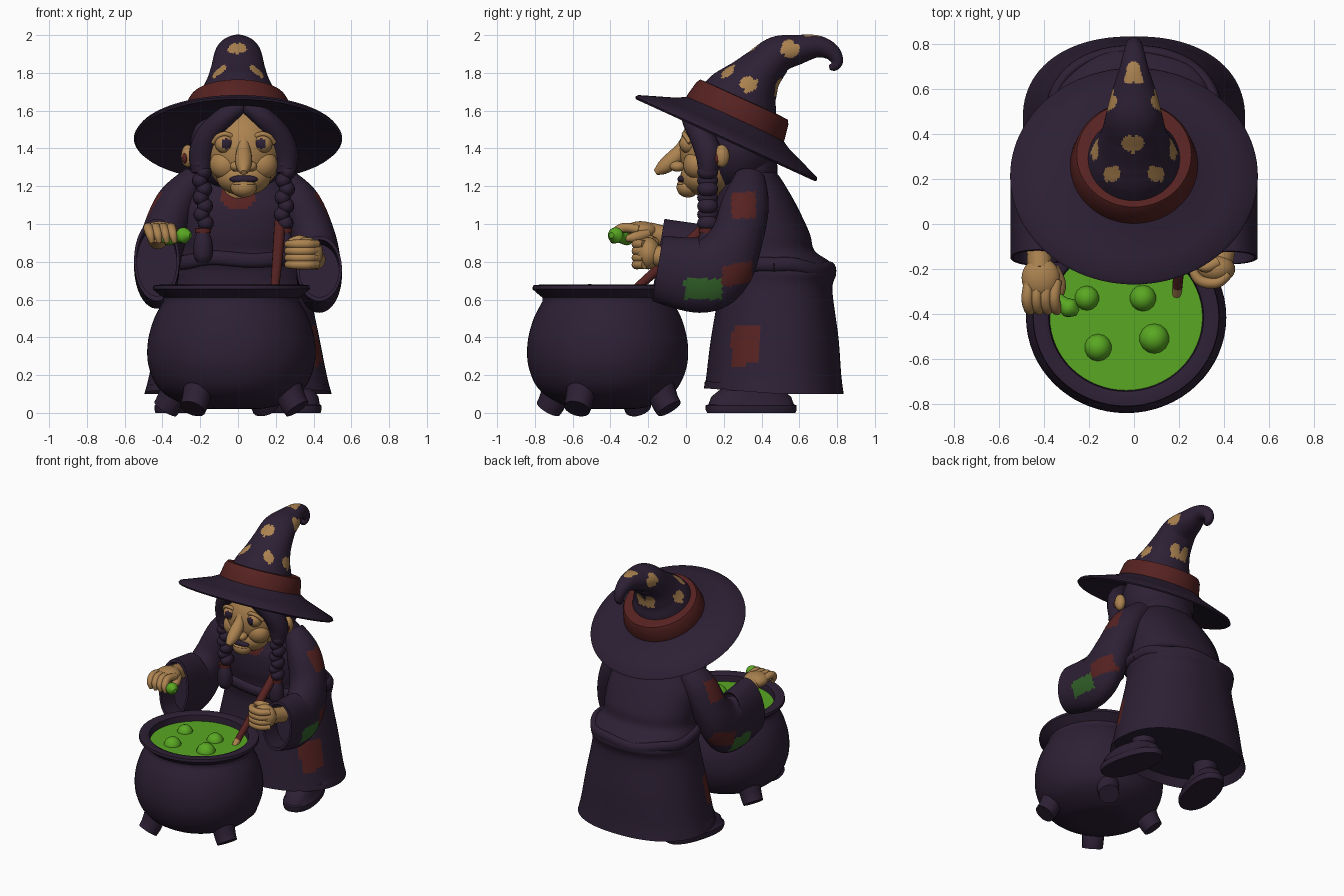
import bpy, bmesh, math
from mathutils import Vector, Matrix

X, Y, Z = Vector((1, 0, 0)), Vector((0, 1, 0)), Vector((0, 0, 1))


def material(name, r, g, b):
    m = bpy.data.materials.new(name)
    m.diffuse_color = (r, g, b, 1)
    return m


PURPLE = material("dark purple", 0.026, 0.0145, 0.035)
SKIN = material("tan skin", 0.41, 0.225, 0.08)
RED = material("rust red", 0.092, 0.016, 0.015)
BREW = material("bright green", 0.10, 0.39, 0.016)
PATCH = material("dark green", 0.032, 0.12, 0.022)


def finish(name, bm, mats, rule=None):
    bmesh.ops.recalc_face_normals(bm, faces=bm.faces)
    for f in bm.faces:
        f.smooth = True
        if rule:
            f.material_index = rule(f.calc_center_median())
    me = bpy.data.meshes.new(name)
    bm.to_mesh(me)
    bm.free()
    for m in mats:
        me.materials.append(m)
    me.set_sharp_from_angle(angle=math.radians(50))
    ob = bpy.data.objects.new(name, me)
    bpy.context.collection.objects.link(ob)
    return ob


def skin(name, rings, mats, rule=None):
    """Bridge equal rings of points and cap both ends."""
    bm = bmesh.new()
    vs = [[bm.verts.new(p) for p in r] for r in rings]
    n = len(vs[0])
    for a, b in zip(vs, vs[1:]):
        for i in range(n):
            bm.faces.new((a[i], a[(i + 1) % n], b[(i + 1) % n], b[i]))
    bm.faces.new(vs[0])
    bm.faces.new(vs[-1])
    return finish(name, bm, mats, rule)


def smooth(rows, k):
    """Catmull-Rom interpolation of rows of numbers."""
    out = []
    for i in range(len(rows) - 1):
        a, b, c, d = (rows[max(0, min(len(rows) - 1, i + j))] for j in (-1, 0, 1, 2))
        for s in range(k):
            t = s / k
            out.append([0.5 * (2 * q + (r - p) * t + (2 * p - 5 * q + 4 * r - w) * t * t
                               + (3 * q - p - 3 * r + w) * t ** 3) for p, q, r, w in zip(a, b, c, d)])
    return out + [list(rows[-1])]


def tube_rings(rows, ref=X, k=6, segs=16, hollow=0):
    """Rows are x, y, z, radius along ref (, other radius)."""
    rows = smooth(rows, k)
    cs = [Vector(r[:3]) for r in rows]
    rings = []
    for i, r in enumerate(rows):
        t = (cs[min(i + 1, len(cs) - 1)] - cs[max(i - 1, 0)]).normalized()
        u = (ref - t * ref.dot(t)).normalized()
        v = t.cross(u)
        rings.append([cs[i] + u * r[3] * math.cos(a) + v * r[-1] * math.sin(a)
                      for a in (math.tau * j / segs for j in range(segs))])
    if hollow:
        c = cs[-1]
        rings.append([c + (p - c) * 0.88 for p in rings[-1]])
        rings.append([p - t * hollow for p in rings[-1]])
    return rings


def tube(name, rows, mat, **kw):
    return skin(name, tube_rings(rows, **kw), [mat])


def lathe(name, profile, mat, loc, tilt=0, sx=1, segs=64):
    m = Matrix.Translation(loc) @ Matrix.Rotation(math.radians(tilt), 4, 'X')
    return skin(name, [[m @ Vector((sx * r * math.cos(math.tau * j / segs), r * math.sin(math.tau * j / segs), z))
                        for j in range(segs)] for r, z in profile], [mat])


def ball(name, loc, scale, mats, rule=None, seg=32):
    bm = bmesh.new()
    bmesh.ops.create_uvsphere(bm, u_segments=seg, v_segments=seg // 2, radius=1,
                              matrix=Matrix.Translation(loc) @ Matrix.Diagonal((*scale, 1)))
    return finish(name, bm, mats, rule)


def oval(cx, cy, z, rx, ry, e=2.25, segs=96):
    pts = []
    for j in range(segs):
        c, s = math.cos(math.tau * j / segs), math.sin(math.tau * j / segs)
        pts.append(Vector((cx + rx * math.copysign(abs(c) ** (2 / e), c), cy + ry * math.copysign(abs(s) ** (2 / e), s), z)))
    return pts


# Cauldron, brew, bubbles and legs
PX, PY = -0.035, -0.415
pot = smooth([(0.05, 0.02), (0.2, 0.03), (0.35, 0.11), (0.415, 0.23), (0.425, 0.36), (0.395, 0.49), (0.345, 0.59)], 5)
pot += [(0.345, 0.61), (0.375, 0.635), (0.398, 0.655), (0.395, 0.675), (0.35, 0.68), (0.33, 0.67), (0.32, 0.58)]
lathe("cauldron", pot, PURPLE, (PX, PY, 0), 0, 1.045)
lathe("brew", [(0.325, 0.59), (0.325, 0.625)], BREW, (PX, PY, 0), 0, 1.045)
for x, y, r in ((-0.21, -0.33, 0.056), (0.04, -0.33, 0.06), (-0.16, -0.55, 0.062), (0.09, -0.51, 0.068)):
    ball("bubble", (x, y, 0.615), (r, r, r), [BREW], seg=14)
for a in (-26, 62, 154, 238):
    c, s = math.cos(math.radians(a)), math.sin(math.radians(a))
    tube("cauldron_leg", [(PX + c * r * 1.05, PY + s * r, z, w) for r, z, w in
                          ((0.26, 0.24, 0.05), (0.295, 0.18, 0.078), (0.34, 0.07, 0.074), (0.37, 0.022, 0.07))], PURPLE, segs=20)

# Robe with side patches and a red neckline
rows = smooth([(0.1, 0.465, 0.495, 0.37), (0.2, 0.465, 0.47, 0.357), (0.4, 0.47, 0.43, 0.337), (0.65, 0.475, 0.38, 0.3),
               (0.74, 0.485, 0.38, 0.31), (0.8, 0.46, 0.365, 0.3), (0.86, 0.42, 0.34, 0.26), (0.95, 0.4, 0.34, 0.255),
               (1.08, 0.37, 0.33, 0.225), (1.18, 0.36, 0.28, 0.18), (1.27, 0.35, 0.2, 0.13), (1.3, 0.35, 0.1, 0.08)], 8)
rings = [oval(0, 0.465, 0.16, 0.46, 0.34)] + [oval(0, c, z, rx, ry) for z, c, rx, ry in rows]
for r in rings[:6]:
    for p in r:
        p.z += 0.03 * max(0, (0.5 - p.y) / 0.4)


def robe_rule(c):
    side = abs(c.x) > 0.2 and 0.24 < c.y < 0.385 and 0.25 < c.z - 0.25 * (c.y - 0.31) < 0.46
    neck = abs(c.x) < 0.085 and c.y < 0.3 and 1.07 + abs(c.x) * 0.3 < c.z < 1.22
    return 1 if side or neck else 0


skin("robe", rings, [PURPLE, RED], robe_rule)
belt = [(p.x, p.y, 0.785 - 0.03 * math.sin(math.tau * j / 48) + 0.008 * math.sin(j * 0.8), 0.038, 0.026)
        for j, p in enumerate(oval(0, 0.465, 0, 0.37, 0.305, segs=48))]
tube("sash", belt + belt[:1], PURPLE, ref=Z, k=2)

# Sleeves, patched on the outside, and shoes
def sleeve_rule(c):
    if abs(c.x) < (0.38 if c.z > 0.95 else 0.42):
        return 0
    if 0.24 < c.y < 0.37 and 1.03 < c.z < 1.17:
        return 1
    if 0.19 < c.y < 0.35 and 0.68 < c.z - 0.2 * (c.y - 0.27) < 0.79:
        return 1
    return 2 if -0.01 < c.y < 0.19 and 0.6 < c.z < 0.71 else 0


for s in (-1, 1):
    up = 0.045 if s < 0 else 0
    rows = [(s * x, y, z, a, b) for x, y, z, a, b in (
        (0.22, 0.34, 1.25, 0.07, 0.08), (0.325, 0.315, 1.11, 0.11, 0.125), (0.395, 0.27, 0.93, 0.12, 0.14),
        (0.425, 0.19, 0.79 + up / 2, 0.12, 0.18), (0.43, 0.08, 0.73 + up, 0.12, 0.2 + up / 2),
        (0.43, -0.15, 0.765 + up, 0.12, 0.175 + up))]
    skin("sleeve", tube_rings(rows, k=16, segs=72, hollow=0.15), [PURPLE, RED, PATCH], sleeve_rule)
    turn = Matrix.Translation((s * 0.31, 0.345, 0)) @ Matrix.Rotation(s * 0.25, 4, 'Z')
    skin("shoe", [[turn @ p for p in oval(0, 0, z, 0.115 * k, 0.245 * k, 2.3, 40)] for z, k in (
        (0, 0.97), (0.015, 1), (0.04, 1), (0.045, 0.94), (0.085, 0.88), (0.13, 0.65))], [PURPLE])
    tube("leg", [(s * 0.28, 0.42, 0.08, 0.08), (s * 0.26, 0.45, 0.3, 0.09)], PURPLE)

# Head and face
HX = 0.03
ball("head", (HX, 0.17, 1.39), (0.205, 0.205, 0.23), [SKIN], seg=48)
ball("jaw", (HX, 0.09, 1.25), (0.145, 0.12, 0.1), [SKIN])
ball("chin", (HX, 0.01, 1.195), (0.07, 0.06, 0.055), [SKIN])
ball("neck", (0, 0.27, 1.2), (0.11, 0.12, 0.15), [SKIN])
tube("nose", [(HX, 0.01, 1.47, 0.025), (HX, -0.02, 1.4, 0.036), (HX, -0.065, 1.345, 0.045),
              (HX, -0.12, 1.3, 0.038), (HX, -0.162, 1.272, 0.015)], SKIN)
ball("mouth", (HX, -0.02, 1.237), (0.075, 0.025, 0.022), [PURPLE])
ball("lower_lip", (HX, -0.015, 1.214), (0.06, 0.033, 0.014), [SKIN])
ball("mole", (HX + 0.185, 0.06, 1.425), (0.015, 0.03, 0.02), [PURPLE], seg=14)
for s in (-1, 1):
    ball("nostril", (HX + s * 0.04, -0.045, 1.305), (0.032, 0.04, 0.028), [SKIN])
    ball("cheek", (HX + s * 0.095, 0.06, 1.315), (0.085, 0.075, 0.08), [SKIN])
    e = Vector((HX + s * 0.1, 0.015, 1.425))
    ball("eye", e, (0.052, 0.05, 0.052), [SKIN, PURPLE],
         lambda c: int(c.y < e.y - 0.02 and (c.x - e.x + s * 0.008) ** 2 + (c.z - e.z) ** 2 < 0.028 ** 2), 40)
    tube("eyelid", [(e.x + d * 0.062, e.y - h * 0.035 + 0.01, e.z + h * 0.052, 0.013)
                    for d, h in ((-1, 0.1), (-0.6, 0.75), (0, 1), (0.6, 0.75), (1, 0.1))], SKIN, ref=Y, segs=10)
    ball("ear", (HX * 0.3 + s * 0.275, 0.19, 1.36), (0.035, 0.04, 0.06), [SKIN])
    ball("earring", (HX * 0.3 + s * 0.29, 0.165, 1.35), (0.015, 0.02, 0.03), [RED], seg=14)

# Hair, front locks and braids
ball("hair", (0.01, 0.265, 1.41), (0.265, 0.22, 0.25), [PURPLE], seg=40)
ball("back_hair", (0, 0.34, 1.29), (0.21, 0.145, 0.16), [PURPLE])
for s in (-1, 1):
    tube("front_lock", [(HX + s * 0.01, 0.03, 1.63, 0.04), (HX + s * 0.1, 0.03, 1.565, 0.055), (HX + s * 0.185, 0.08, 1.47, 0.065, 0.05),
                        (HX + s * 0.22, 0.12, 1.37, 0.07, 0.05), (HX + s * 0.225, 0.115, 1.27, 0.05)], PURPLE, ref=Y)
    for i in range(8):
        ball("braid", (HX + s * (0.225 - 0.002 * i) + (0.01 if i % 2 else -0.01), 0.115, 1.32 - 0.045 * i),
             (0.043, 0.056, 0.043), [PURPLE], seg=16)
    bx = HX + s * 0.215
    lathe("hair_tie", [(0.03, -0.015), (0.042, -0.012), (0.042, 0.012), (0.03, 0.015)], RED, (bx, 0.11, 0.965), segs=20)
    tube("braid_end", [(bx, 0.11, 0.965, 0.03), (bx, 0.11, 0.9, 0.05), (bx, 0.11, 0.83, 0.05), (bx, 0.11, 0.795, 0.03)], PURPLE)

# Hat: tilted brim and band, curled crown with tan spots
HAT = (0, 0.215, 1.457)
lathe("hat_brim", [(0.2, 0.07), (0.28, 0.06), (0.4, 0.02), (0.52, -0.015), (0.53, -0.005), (0.52, 0.01),
                   (0.42, 0.048), (0.33, 0.082), (0.28, 0.11), (0.2, 0.15)], PURPLE, HAT, -24.6, 1.04, 96)
lathe("hat_band", [(0.25, 0.08), (0.282, 0.09), (0.284, 0.115), (0.268, 0.2), (0.255, 0.222), (0.18, 0.225)], RED, HAT, -24.6)
crown = tube_rings([(0, y, z, r * w, r) for y, z, r, w in (
    (0.27, 1.62, 0.22, 1), (0.31, 1.69, 0.195, 1), (0.35, 1.75, 0.155, 1.08), (0.405, 1.82, 0.12, 1.2),
    (0.485, 1.895, 0.1, 1.25), (0.585, 1.922, 0.08, 1.25), (0.69, 1.94, 0.06, 1.1), (0.765, 1.915, 0.046, 1),
    (0.798, 1.868, 0.034, 1), (0.785, 1.836, 0.026, 1), (0.758, 1.83, 0.012, 1))], k=16, segs=110)
allpts = [p for r in crown for p in r]
spots = []
for x, y, z in ((0.1, 0.55, 1.93), (0.17, 0.34, 1.73), (0.1, 0.22, 1.81), (0, 0.67, 2), (0, 0.36, 1.92), (0.04, 0.5, 1.72)):
    for s in (-1, 1):
        q = Vector((s * x, y, z))
        spots.append(min(allpts, key=lambda p: (p - q).length))


def spot_rule(c):
    for s in spots:
        d = c - s
        if d.length < 0.045 + 0.011 * math.sin(3 * math.atan2(d.z - d.y, abs(d.x) + 0.001) + 9 * s.y):
            return 1
    return 0


skin("hat_crown", crown, [PURPLE, SKIN], spot_rule)

# Open hand dropping a green ingredient
ball("palm", (-0.415, -0.24, 0.965), (0.085, 0.09, 0.05), [SKIN])
tube("wrist", [(-0.425, -0.05, 0.92, 0.055), (-0.42, -0.2, 0.955, 0.055)], SKIN)
for i in range(4):
    x = -0.475 + 0.04 * i
    tube("finger", [(x + 0.01, -0.25, 0.97, 0.024), (x, -0.33, 0.98, 0.026), (x + 0.01, -0.38, 0.945, 0.024),
                    (x + 0.02, -0.385, 0.9, 0.012)], SKIN, segs=12)
tube("thumb", [(-0.36, -0.2, 0.95, 0.03), (-0.33, -0.27, 0.93, 0.028), (-0.33, -0.33, 0.92, 0.012)], SKIN, segs=12)
tube("ingredient", [(-0.40, -0.29, 0.92, 0.012), (-0.37, -0.31, 0.92, 0.033), (-0.32, -0.35, 0.93, 0.03),
                    (-0.285, -0.375, 0.94, 0.043), (-0.25, -0.395, 0.94, 0.015)], BREW, ref=Z)

# Fist on the stirring stick
ball("fist", (0.365, -0.2, 0.845), (0.085, 0.065, 0.085), [SKIN])
tube("wrist", [(0.41, -0.05, 0.81, 0.055), (0.38, -0.19, 0.84, 0.055)], SKIN)
for i in range(4):
    z = 0.785 + 0.036 * i
    tube("finger", [(0.42, -0.22, z, 0.022), (0.37, -0.26, z, 0.025), (0.3, -0.255, z, 0.024),
                    (0.265, -0.21, z, 0.02), (0.28, -0.17, z, 0.01)], SKIN, ref=Z, segs=12)
tube("thumb", [(0.37, -0.17, 0.9, 0.03), (0.32, -0.19, 0.915, 0.026), (0.27, -0.18, 0.91, 0.012)], SKIN, ref=Z, segs=12)
tube("stirring_stick", [(0.193, -0.28, 0.645, 0.022), (0.21, -0.07, 0.83, 0.028), (0.222, 0.13, 1.005, 0.03)], RED)
tube("stick_tip", [(0.19, -0.315, 0.613, 0.02), (0.193, -0.28, 0.645, 0.0225)], SKIN)
